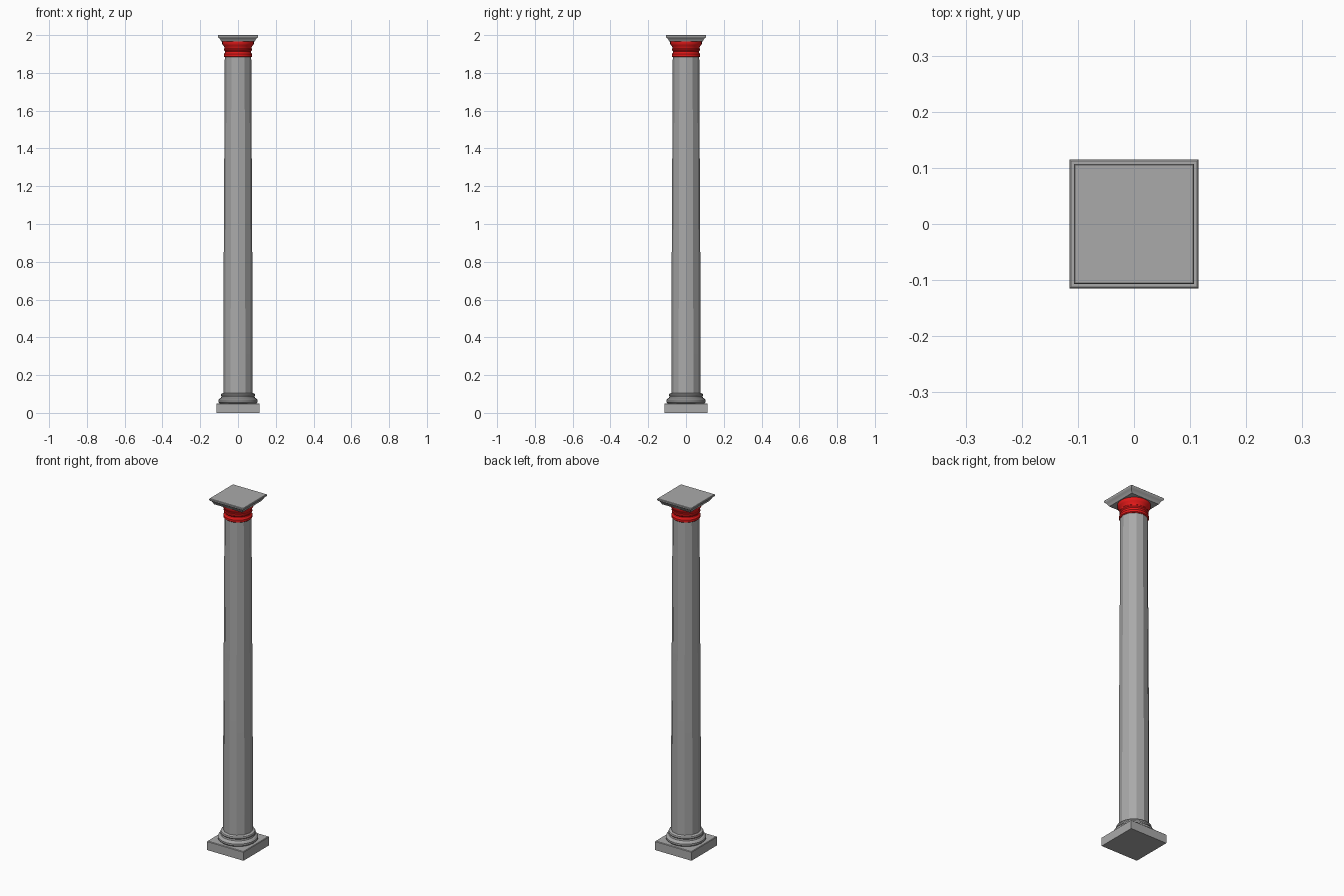
import bpy, bmesh, math

cube = bpy.data.objects.get("Cube")
if cube:
    bpy.data.objects.remove(cube, do_unlink=True)


def material(name, rgb):
    m = bpy.data.materials.new(name)
    m.use_nodes = True
    m.diffuse_color = (*rgb, 1)
    m.node_tree.nodes["Principled BSDF"].inputs["Base Color"].default_value = (*rgb, 1)
    return m


stone = material("grey stone", (0.4, 0.4, 0.4))
red = material("red paint", (0.8, 0.01, 0.01))


def loft(name, profile, sides, mat, turn=0.0):
    """Stack rings of (radius, height) and cap both ends."""
    bm = bmesh.new()
    rings = []
    for r, z in profile:
        angles = [turn + math.tau * i / sides for i in range(sides)]
        rings.append([bm.verts.new((r * math.cos(a), r * math.sin(a), z)) for a in angles])
    for low, high in zip(rings, rings[1:]):
        for i in range(sides):
            j = (i + 1) % sides
            bm.faces.new((low[i], low[j], high[j], high[i]))
    bm.faces.new(rings[0][::-1])
    bm.faces.new(rings[-1])
    mesh = bpy.data.meshes.new(name)
    bm.to_mesh(mesh)
    bm.free()
    mesh.materials.append(mat)
    obj = bpy.data.objects.new(name, mesh)
    bpy.context.collection.objects.link(obj)
    return obj


def square_block(name, profile, mat):
    """Loft a square whose profile gives half widths."""
    return loft(name, [(w * math.sqrt(2), z) for w, z in profile], 4, mat, math.pi / 4)


# Square foot
square_block("plinth", [(0.115, 0), (0.115, 0.048), (0.112, 0.051)], stone)

# Rounded mouldings at the bottom of the shaft
loft("base_moulding", [(0.096, 0.05), (0.104, 0.058), (0.104, 0.068), (0.097, 0.077),
                       (0.09, 0.08), (0.088, 0.088), (0.091, 0.094), (0.088, 0.101),
                       (0.078, 0.106)], 24, stone)

# Faceted shaft, slightly narrower in its upper half
loft("shaft", [(0.077, 0.1), (0.077, 0.5), (0.075, 0.95), (0.0725, 1.4),
               (0.07, 1.9)], 12, stone)

# Painted mouldings at the top of the shaft
loft("capital", [(0.07, 1.883), (0.075, 1.887), (0.075, 1.899), (0.07, 1.905),
                 (0.069, 1.914), (0.074, 1.92), (0.074, 1.927), (0.071, 1.93),
                 (0.073, 1.938), (0.08, 1.947), (0.084, 1.955), (0.084, 1.966)], 24, red)

# Square top slab with sloping sides
square_block("abacus", [(0.088, 1.965), (0.091, 1.97), (0.098, 1.983), (0.105, 1.988),
                        (0.107, 1.992), (0.107, 1.998), (0.105, 2.0)], stone)

# Smooth shading with sharp edges kept
for obj in bpy.context.scene.objects:
    obj.select_set(obj.type == "MESH")
bpy.context.view_layer.objects.active = bpy.data.objects["shaft"]
bpy.ops.object.shade_smooth_by_angle(angle=math.radians(28))
